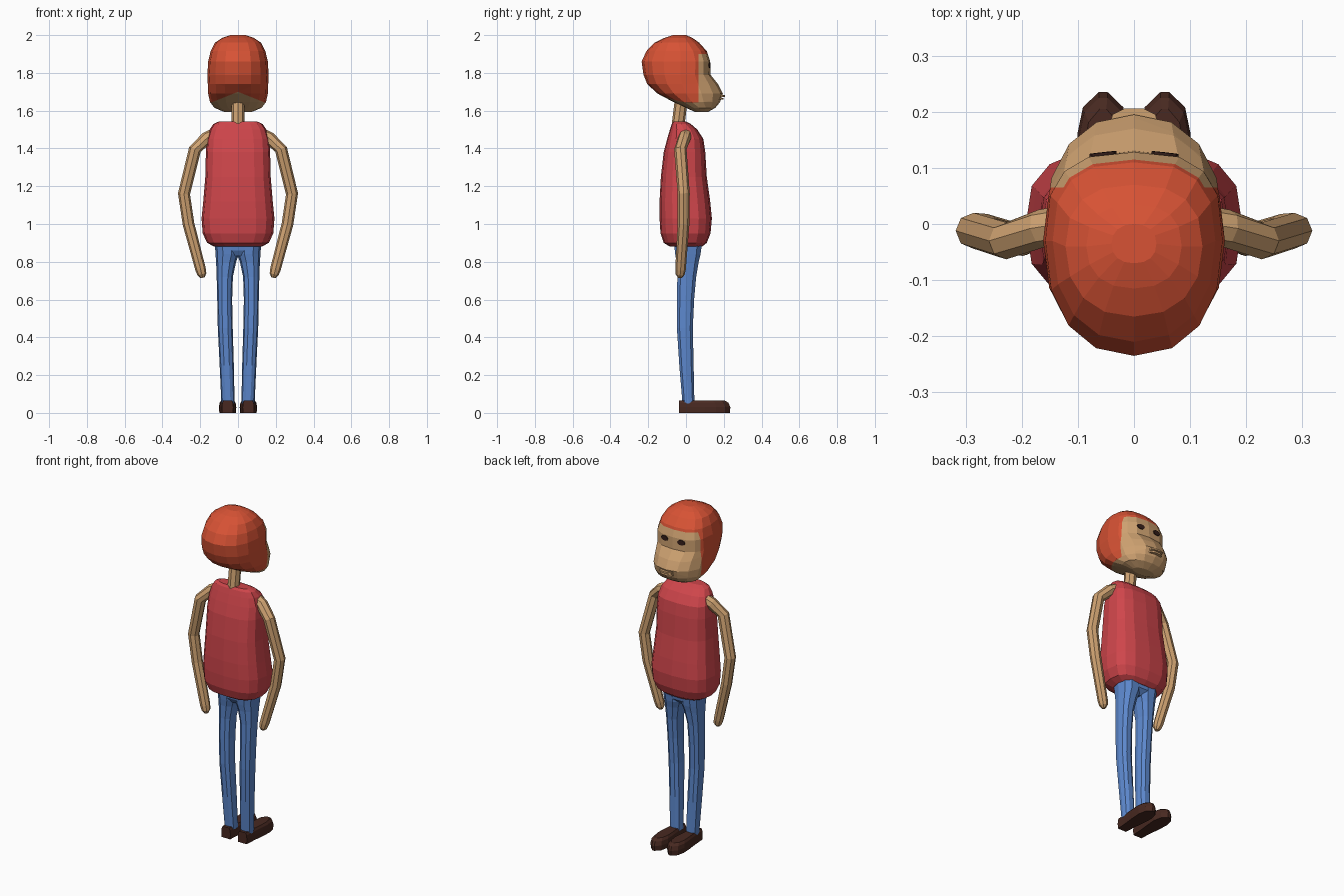
import bpy, bmesh, math
from mathutils import Vector
from mathutils.bvhtree import BVHTree

if "Cube" in bpy.data.objects:
    bpy.data.objects.remove(bpy.data.objects["Cube"])


def material(name, rgb):
    m = bpy.data.materials.new(name)
    m.diffuse_color = (*rgb, 1)
    m.use_nodes = True
    m.node_tree.nodes["Principled BSDF"].inputs["Base Color"].default_value = m.diffuse_color
    return m


HAIR = material("orange_hair", (0.68, 0.085, 0.035))
SKIN = material("tan_skin", (0.62, 0.36, 0.165))
SHIRT = material("red_shirt", (0.62, 0.06, 0.07))
JEANS = material("blue_jeans", (0.11, 0.25, 0.62))
SHOE = material("brown_shoe", (0.065, 0.022, 0.015))
EYE = material("dark_eye", (0.035, 0.013, 0.01))


def spow(v, p):
    return math.copysign(abs(v) ** p, v)


def oval(z, x0, x1, y0, y1, p=1.0, n=12, yc=None, pf=None):
    """Horizontal rounded ring; yc is the widest line, pf the +y power."""
    cx, hw = (x0 + x1) / 2, (x1 - x0) / 2
    yc = (y0 + y1) / 2 if yc is None else yc
    pts = []
    for i in range(n):
        a = 2 * math.pi * i / n
        c, s = math.cos(a), math.sin(a)
        q = (pf or p) if s > 0 else p
        depth = y1 - yc if s > 0 else yc - y0
        pts.append(Vector((cx + hw * spow(c, q), yc + depth * spow(s, q), z)))
    return pts


def loft(rings):
    bm = bmesh.new()
    vs = [[bm.verts.new(p) for p in r] for r in rings]
    n = len(vs[0])
    for a, b in zip(vs, vs[1:]):
        for i in range(n):
            j = (i + 1) % n
            bm.faces.new((a[i], a[j], b[j], b[i]))
    bm.faces.new(vs[0][::-1])
    bm.faces.new(vs[-1])
    bmesh.ops.recalc_face_normals(bm, faces=bm.faces)
    return bm


def finish(name, bm, *mats):
    me = bpy.data.meshes.new(name)
    bm.to_mesh(me)
    ob = bpy.data.objects.new(name, me)
    bpy.context.collection.objects.link(ob)
    for m in mats:
        me.materials.append(m)
    return ob


def tube(points, radii, n=8):
    """Rings set square to a path."""
    pts = [Vector(p) for p in points]
    rings = []
    for i, p in enumerate(pts):
        t = (pts[min(i + 1, len(pts) - 1)] - pts[max(i - 1, 0)]).normalized()
        u = t.cross(Vector((0, 1, 0))).normalized()
        v = t.cross(u)
        rings.append([p + radii[i] * (math.cos(k * math.tau / n) * u + math.sin(k * math.tau / n) * v)
                      for k in range(n)])
    return loft(rings)


# Head: z, half width, back y, front y, widest y, front power
head_rows = [
    (1.592, .07, .05, .115, .08, 1.0),
    (1.615, .125, .00, .155, .07, .9),
    (1.645, .148, -.065, .18, .03, .9),
    (1.69, .158, -.15, .195, 0, .9),
    (1.74, .16, -.205, .17, -.02, .85),
    (1.79, .162, -.225, .13, -.03, .75),
    (1.86, .158, -.235, .128, -.03, .7),
    (1.915, .145, -.21, .11, -.03, .75),
    (1.96, .122, -.165, .07, -.04, .8),
    (1.985, .085, -.115, .035, -.04, .8),
    (2.0, .04, -.07, 0, -.035, .9),
]
head = loft([oval(z, -w, w, b, f, .88, 16, c, pf) for z, w, b, f, c, pf in head_rows])
cuts = [((0, .065, 0), (0, 1, 0)), ((0, 0, 1.9), (0, 0, 1)),
        ((0, 0, 1.70), (.4, 0, 1)), ((0, 0, 1.70), (-.4, 0, 1))]
for co, no in cuts:
    bmesh.ops.bisect_plane(head, geom=head.verts[:] + head.edges[:] + head.faces[:],
                           plane_co=co, plane_no=Vector(no).normalized())
for f in head.faces:
    c = f.calc_center_median()
    hair = c.z > 1.70 - .4 * abs(c.x) and (c.y < .065 or c.z > 1.9)
    f.material_index = 0 if hair else 1
tree = BVHTree.FromBMesh(head)
finish("head", head, HAIR, SKIN)

# Eyes: thin plates on the face
for side in (-1, 1):
    loc, nor, _, _ = tree.ray_cast(Vector((side * .055, 1, 1.84)), Vector((0, -1, 0)))
    u = nor.cross(Vector((0, 0, 1))).normalized()
    v = u.cross(nor)
    rings = [[loc + nor * d + u * .024 * math.cos(k * math.tau / 10) + v * .015 * math.sin(k * math.tau / 10)
              for k in range(10)] for d in (-.003, .005)]
    finish("eye", loft(rings), EYE)

# Lips: small ledges with a gap between them
for name, z, y in (("upper_lip", 1.677, .207), ("lower_lip", 1.663, .2)):
    finish(name, loft([oval(z + d, -.045, .045, .14, y, .8, 10) for d in (-.005, .005)]), SKIN)

# Neck
finish("neck", tube([(0, -.045, 1.50), (0, -.025, 1.66)], [.034, .034]), SKIN)

# Shirt: z, half width, back y, front y
shirt_rows = [
    (.88, .125, -.085, .085), (.90, .163, -.118, .11), (.95, .187, -.135, .13),
    (1.03, .193, -.14, .137), (1.12, .184, -.14, .128), (1.25, .173, -.133, .11),
    (1.38, .17, -.118, .102), (1.45, .165, -.1, .092), (1.50, .15, -.085, .06),
    (1.53, .13, -.075, .025), (1.543, .10, -.065, 0),
]
finish("shirt", loft([oval(z, -w, w, b, f, .72, 16) for z, w, b, f in shirt_rows]), SHIRT)

# Hips
finish("hips", loft([oval(z, -w, w, b, f, .75, 14) for z, w, b, f in
                     ((.83, .055, -.04, .05), (.86, .118, -.06, .08), (.93, .125, -.07, .09))]), JEANS)

# Limbs on both sides
leg_rows = [(.05, .018, .088, -.02, .046), (.25, .022, .097, -.037, .042), (.45, .028, .107, -.05, .038),
            (.6, .031, .11, -.05, .045), (.72, .027, .113, -.048, .056), (.8, .01, .116, -.053, .07),
            (.84, -.005, .119, -.06, .08), (.90, -.005, .123, -.067, .088)]
arm_path = [(.12, 0, 1.475), (.165, -.008, 1.455), (.228, -.03, 1.395), (.286, -.012, 1.16),
            (.262, -.013, 1.0), (.198, -.029, .76), (.191, -.031, .733), (.187, -.032, .716)]
arm_radii = [.034, .034, .033, .032, .031, .028, .024, .011]
shoe_outline = [(-.037, .03), (.03, .034), (.1, .042), (.16, .046), (.208, .036), (.235, .008)]


def shoe_ring(z, k, toe):
    half = [(w * k, y - toe * max(0, y) / .235) for y, w in shoe_outline]
    return [Vector((.055 + x, y, z)) for x, y in half] + \
           [Vector((.055 - x, y, z)) for x, y in half[::-1]]


parts = {
    "leg": (lambda: loft([oval(z, a, b, c, d, .85, 10) for z, a, b, c, d in leg_rows]), JEANS),
    "arm": (lambda: tube(arm_path, arm_radii), SKIN),
    "shoe": (lambda: loft([shoe_ring(0, .95, .003), shoe_ring(.03, 1, 0),
                           shoe_ring(.053, .93, .01), shoe_ring(.066, .72, .03)]), SHOE),
}
for label, side in (("left", -1), ("right", 1)):
    for part, (build, mat) in parts.items():
        bm = build()
        for v in bm.verts:
            v.co.x *= side
        bmesh.ops.recalc_face_normals(bm, faces=bm.faces)
        finish(label + "_" + part, bm, mat)
